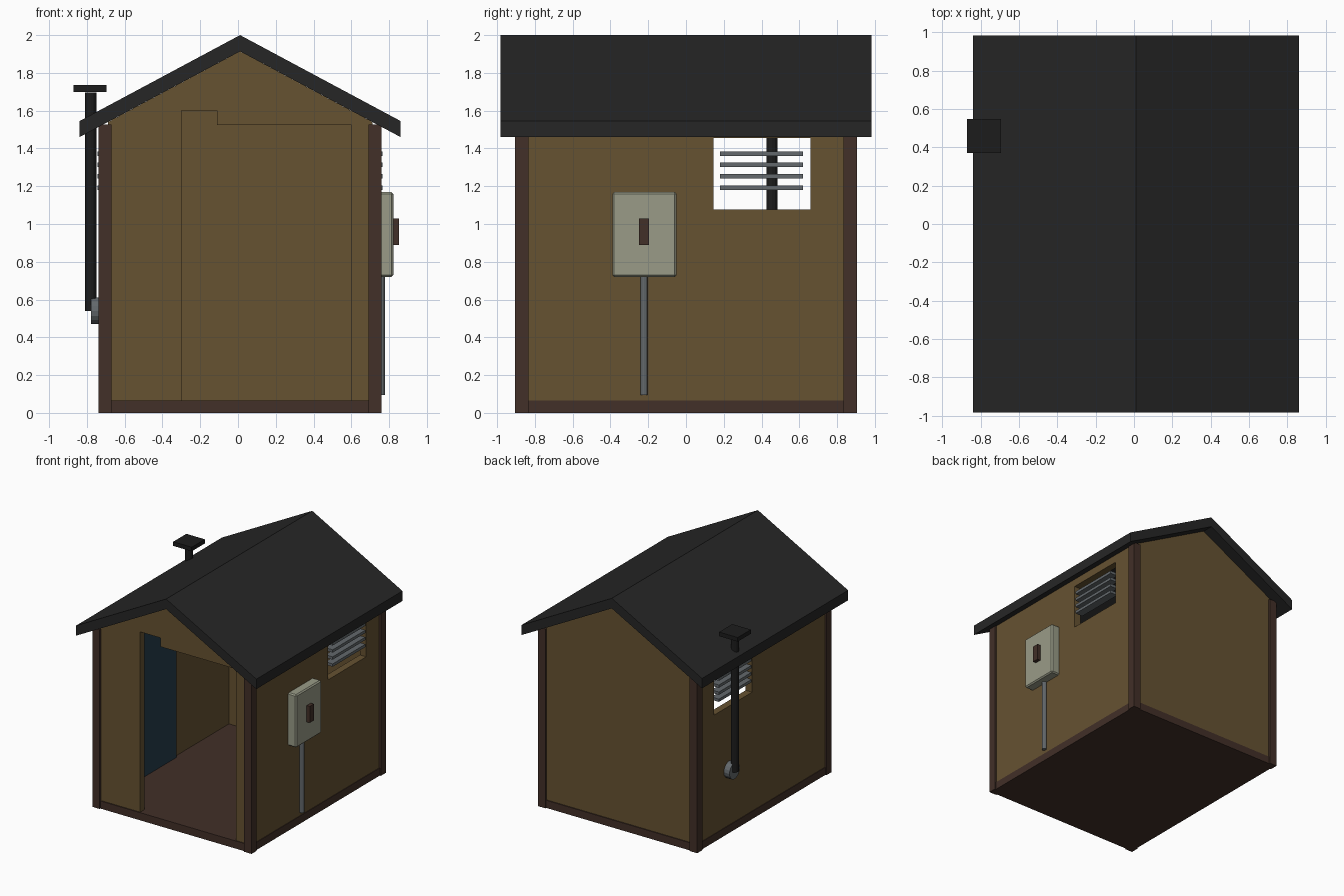
import bpy, bmesh, math
from mathutils import Matrix, Vector

if "Cube" in bpy.data.objects:
    bpy.data.objects.remove(bpy.data.objects["Cube"])


def material(name, rgb):
    m = bpy.data.materials.new(name)
    m.diffuse_color = (*rgb, 1)
    m.use_nodes = True
    m.node_tree.nodes["Principled BSDF"].inputs["Base Color"].default_value = m.diffuse_color
    return m


TAN = material("tan_wall", (0.133, 0.084, 0.031))
BROWN = material("dark_brown", (0.054, 0.029, 0.021))
ROOF = material("charcoal_roof", (0.0195, 0.0195, 0.0195))
BLACK = material("black_pipe", (0.012, 0.012, 0.012))
METAL = material("grey_metal", (0.125, 0.14, 0.15))
CREAM = material("pale_grey_box", (0.32, 0.33, 0.245))
BLUE = material("dark_blue_panel", (0.018, 0.045, 0.07))

CX = 0.011        # house centre line
SLOPE = 0.535     # roof pitch
T = 0.06          # wall thickness


def finish(name, bm, mat):
    bmesh.ops.recalc_face_normals(bm, faces=bm.faces)
    me = bpy.data.meshes.new(name)
    bm.to_mesh(me)
    bm.free()
    me.materials.append(mat)
    ob = bpy.data.objects.new(name, me)
    bpy.context.collection.objects.link(ob)
    return ob


def box(name, x, y, z, mat):
    bm = bmesh.new()
    size = [b - a for a, b in (x, y, z)]
    mid = [(a + b) / 2 for a, b in (x, y, z)]
    bmesh.ops.create_cube(bm, size=1, matrix=Matrix.Translation(mid) @ Matrix.Diagonal((*size, 1)))
    return finish(name, bm, mat)


def prism(name, pts, y0, y1, mat):
    """Extrude an x-z profile along y."""
    bm = bmesh.new()
    f = bm.faces.new([bm.verts.new((x, y0, z)) for x, z in pts])
    new = bmesh.ops.extrude_face_region(bm, geom=[f])["geom"]
    bmesh.ops.translate(bm, vec=(0, y1 - y0, 0), verts=[v for v in new if isinstance(v, bmesh.types.BMVert)])
    return finish(name, bm, mat)


def rod(name, a, b, r, mat, sides=12):
    a, b = Vector(a), Vector(b)
    rot = (b - a).to_track_quat('Z', 'Y').to_matrix().to_4x4()
    bm = bmesh.new()
    bmesh.ops.create_cone(bm, cap_ends=True, segments=sides, radius1=r, radius2=r,
                          depth=(b - a).length, matrix=Matrix.Translation((a + b) / 2) @ rot)
    return finish(name, bm, mat)


def under(x):
    """Height of the roof underside."""
    return 1.914 - SLOPE * abs(x - CX)


# Roof: one chevron profile with plumb-cut eaves
e = 0.85
prism("roof", [(CX - e, 1.46), (CX, 1.914), (CX + e, 1.46),
               (CX + e, 1.545), (CX, 2.0), (CX - e, 1.545)], -0.983, 0.983, ROOF)

# Floor slab and sill
box("floor_sill", (CX - 0.74, CX + 0.74), (-0.895, 0.895), (0, 0.065), BROWN)

# Corner posts
for sx in (-1, 1):
    for sy in (-1, 1):
        xs = sorted((CX + sx * 0.75, CX + sx * 0.68))
        ys = sorted((sy * 0.905, sy * 0.835))
        box("corner_post", xs, ys, (0, 1.527), BROWN)

# Front wall panels on either side of the doorway, lintel
F0, F1 = -0.887, -0.827
for name, xo, xi in (("front_wall_left", CX - 0.70, -0.30), ("front_wall_right", CX + 0.70, 0.60)):
    pts = [(xo, 0.065), (xi, 0.065), (xi, 1.6)]
    if xi < 0:
        pts.append((CX - 0.587, 1.6))
    pts.append((xo, under(xo)))
    prism(name, pts, F0, F1, TAN)
box("door_lintel", (-0.11, 0.60), (F0, F1), (1.525, 1.6), TAN)

# Back wall and both gables
xo = CX + 0.70
prism("back_wall", [(CX - 0.70, 0.065), (xo, 0.065), (xo, under(xo)), (CX + 0.587, 1.6),
                    (CX - 0.587, 1.6), (CX - 0.70, under(xo))], -F1, -F0, TAN)
for name, y0, y1 in (("front_gable", F0, F1), ("back_gable", -F1, -F0)):
    prism(name, [(CX - 0.587, 1.6), (CX + 0.587, 1.6), (CX, 1.914)], y0, y1, TAN)

# Side walls with a framed vent opening and louvre slats
for side, s in (("left", -1), ("right", 1)):
    xs = sorted((CX + s * 0.735, CX + s * (0.735 - T)))
    wall = box(side + "_wall", xs, (-0.86, 0.86), (0.065, 1.522), TAN)
    cut = box(side + "_vent_cutter", (xs[0] - 0.1, xs[1] + 0.1), (0.145, 0.66), (1.077, 1.455), TAN)
    cut.hide_render = True
    cut.hide_viewport = True
    mod = wall.modifiers.new("vent", 'BOOLEAN')
    mod.operation = 'DIFFERENCE'
    mod.solver = 'EXACT'
    mod.object = cut
    dg = bpy.context.evaluated_depsgraph_get()
    me = bpy.data.meshes.new_from_object(wall.evaluated_get(dg))
    wall.modifiers.clear()
    wall.data = me
    bpy.data.objects.remove(cut)
    sl = sorted((CX + s * 0.755, CX + s * 0.685))
    for i in range(4):
        z = 1.193 + i * 0.06
        box(side + "_vent_slat", sl, (0.18, 0.62), (z - 0.012, z + 0.012), METAL)

# Dark panel standing against the inside of the left wall
box("inner_door_panel", (CX - 0.68, CX - 0.655), (-0.81, 0.09), (0.065, 1.50), BLUE)

# Flue pipe with wall collar and square cap
rod("flue_collar", (-0.70, 0.455, 0.54), (-0.777, 0.455, 0.54), 0.07, METAL, 16)
rod("flue_pipe", (-0.78, 0.455, 0.54), (-0.78, 0.455, 1.697), 0.03, BLACK)
box("flue_cap", (-0.87, -0.695), (0.37, 0.547), (1.70, 1.735), BLACK)

# Meter box with handle and conduit on the right wall
meter = box("meter_box", (0.735, 0.822), (-0.39, -0.05), (0.72, 1.17), CREAM)
bev = meter.modifiers.new("bevel", 'BEVEL')
bev.width = 0.01
bev.segments = 1
box("meter_handle", (0.815, 0.852), (-0.25, -0.195), (0.89, 1.03), BROWN)
rod("conduit", (0.758, -0.222, 0.095), (0.758, -0.222, 0.73), 0.019, METAL)
